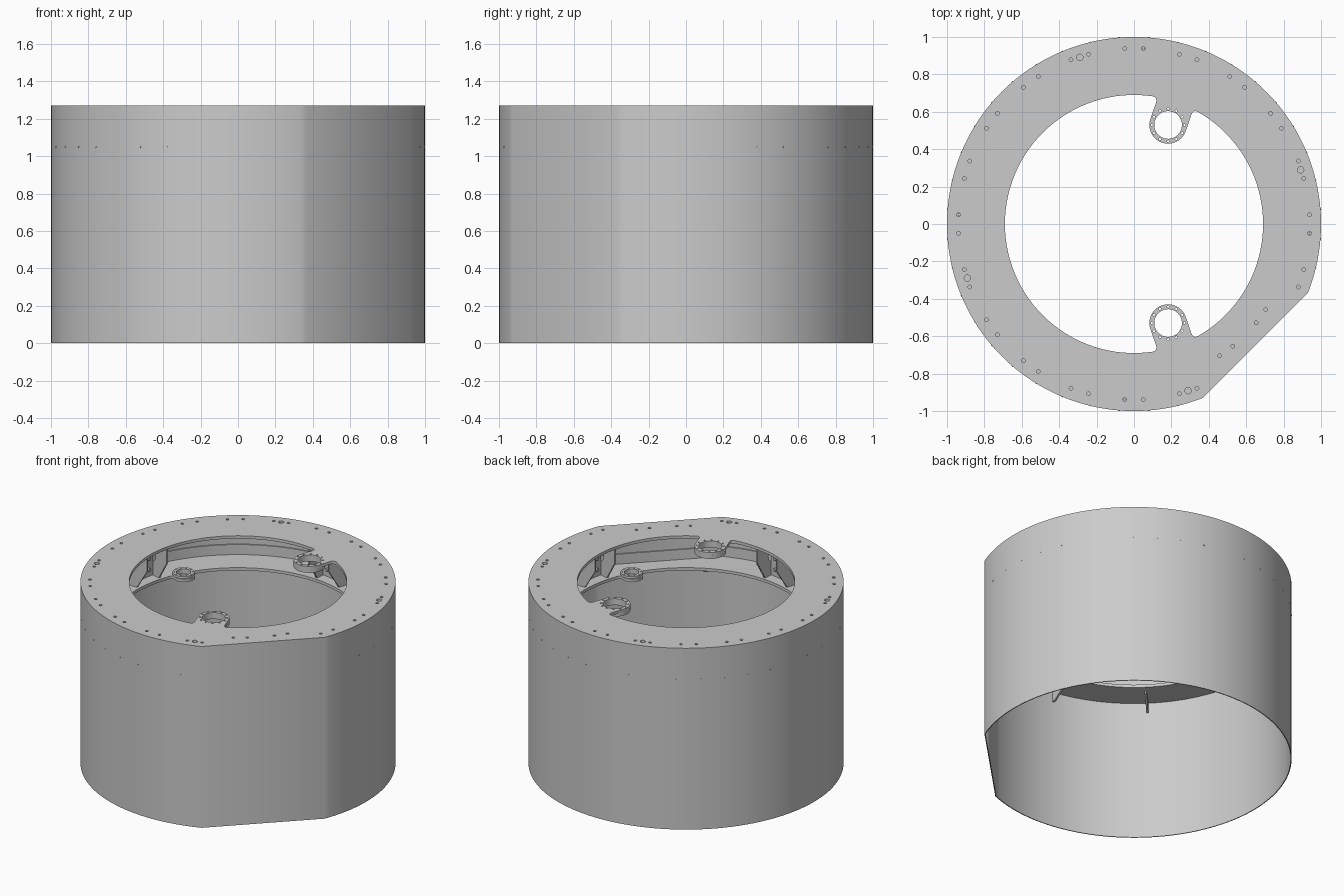
import bpy, bmesh
from math import sin, cos, acos, sqrt, radians, pi
from mathutils import Matrix, Vector

if "Cube" in bpy.data.objects:
    bpy.data.objects.remove(bpy.data.objects["Cube"])

H = 1.27        # total height
FLAT = 0.918    # distance of the flat face from the axis
WALL = 0.006


def slab(name, loops, z0, z1, mat=None):
    """Extrude closed 2D loops (outline plus holes) between two heights."""
    cu = bpy.data.curves.new(name, 'CURVE')
    cu.dimensions, cu.fill_mode = '2D', 'BOTH'
    cu.extrude = (z1 - z0) / 2
    for pts in loops:
        sp = cu.splines.new('POLY')
        sp.points.add(len(pts) - 1)
        for p, (x, y) in zip(sp.points, pts):
            p.co = (x, y, 0, 1)
        sp.use_cyclic_u = True
    tmp = bpy.data.objects.new(name + "_curve", cu)
    bpy.context.collection.objects.link(tmp)
    me = bpy.data.meshes.new_from_object(
        tmp.evaluated_get(bpy.context.evaluated_depsgraph_get()))
    bpy.data.objects.remove(tmp)
    me.transform(Matrix.Translation((0, 0, (z0 + z1) / 2)))
    if mat:
        me.transform(mat)
    bm = bmesh.new()
    bm.from_mesh(me)
    bmesh.ops.remove_doubles(bm, verts=bm.verts, dist=1e-5)
    bmesh.ops.recalc_face_normals(bm, faces=bm.faces)
    bm.to_mesh(me)
    bm.free()
    me.shade_smooth()
    me.set_sharp_from_angle(angle=radians(30))
    ob = bpy.data.objects.new(name, me)
    bpy.context.collection.objects.link(ob)
    return ob


def polar(r, deg):
    return (r * cos(radians(deg)), r * sin(radians(deg)))


def circle(c, r, n=12):
    return [(c[0] + r * cos(2 * pi * i / n), c[1] + r * sin(2 * pi * i / n)) for i in range(n)]


def outline(inset=0.0, n=144):
    """Circle of radius 1 with one flat facing front right."""
    r, d = 1 - inset, FLAT - inset
    a = acos(d / r)
    s, e = -pi / 4 + a, 7 * pi / 4 - a
    return [(r * cos(s + (e - s) * i / n), r * sin(s + (e - s) * i / n)) for i in range(n + 1)]


def tabbed_hole(R, tabs, u, w, f):
    """Round opening with filleted tabs reaching inwards to distance u, half width w."""
    pts = []
    half = acos(sqrt(R * R - (w + f) ** 2) / R)
    for k, deg in enumerate(tabs):
        t = radians(deg)
        c = sqrt(R * R - w * w)
        p0, p1, p2 = Vector((R * cos(half), w + f)), Vector((c, w)), Vector((c - f, w))
        fil = [p0 * (1 - s) ** 2 + p1 * 2 * s * (1 - s) + p2 * s * s for s in (i / 6 for i in range(7))]
        boss = [(u - w * sin(pi * i / 20), -w * cos(pi * i / 20)) for i in range(21)]
        loc = [(p.x, -p.y) for p in fil] + boss + [(p.x, p.y) for p in reversed(fil)]
        pts += [(x * cos(t) - y * sin(t), x * sin(t) + y * cos(t)) for x, y in loc]
        nxt = radians(tabs[(k + 1) % len(tabs)])
        if nxt <= t:
            nxt += 2 * pi
        a0, a1 = t + half, nxt - half
        pts += [(R * cos(a0 + (a1 - a0) * i / 60), R * sin(a0 + (a1 - a0) * i / 60)) for i in range(1, 60)]
    return pts


def radial(deg):
    """Local x = outwards, local y = up, local z = tangent."""
    c, s = cos(radians(deg)), sin(radians(deg))
    return Matrix(((c, 0, s, 0), (s, 0, -c, 0), (0, 1, 0, 0), (0, 0, 0, 1)))


def rim(deg, inset):
    """Distance from axis to the skin at an angle."""
    k = cos(radians(deg + 45))
    return min(1 - inset, (FLAT - inset) / k) if k > 0.1 else 1 - inset


# Outer skin
slab("outer_skin", [outline(), outline(WALL)], 0, H - 0.02)

# Top plate: tabs, paired bolt holes, four larger locating holes
TABS = (-71, 71)
holes = [tabbed_hole(0.69, TABS, 0.56, 0.1, 0.03)]
for k in range(20):
    for d in (-3, 3):
        a = 18 * k + d
        holes.append(circle(polar(0.84 if 300 < a < 330 else 0.94, a), 0.01))
for k in range(4):
    holes.append(circle(polar(0.937, 18 + 90 * k), 0.017, 16))
ports = []
for a in TABS:
    c = polar(0.56, a)
    ports.append(circle(c, 0.074, 40))
    bolts = [circle((c[0] + polar(0.087, b)[0], c[1] + polar(0.087, b)[1]), 0.006, 8)
             for b in range(0, 360, 30)]
    holes += bolts + [ports[-1]]
    # Collar under each port
    slab("port_collar", [circle(c, 0.1, 40), ports[-1]] + bolts, H - 0.045, H - 0.02)
slab("top_plate", [outline()] + holes, H - 0.02, H)

# Lower plate with two smaller ports
LOW = (-28.5, 151.5)
low_loops = [outline(WALL), tabbed_hole(0.79, LOW, 0.765, 0.07, 0.02)]
for a in LOW:
    c = polar(0.775, a)
    low_loops.append(circle(c, 0.045, 32))
    bolts = [circle((c[0] + polar(0.058, b)[0], c[1] + polar(0.058, b)[1]), 0.005, 8)
             for b in range(0, 360, 36)]
    slab("lower_port_ring", [circle(c, 0.07, 32), low_loops[-1]] + bolts, 1.0, 1.015)
slab("lower_plate", low_loops, 0.98, 1.0)
# Upright flange fixing the lower plate to the skin
slab("lower_plate_flange", [outline(WALL), outline(WALL + 0.008)], 1.0, 1.07)

# Skin fasteners
for k in range(40):
    a = 9 * k + 4.5
    r = rim(a, 0)
    if r > 0.999:
        slab("skin_fastener", [circle((0, 0), 0.005, 8)], -0.006, 0.002,
             Matrix.Translation((*polar(r, a), 1.05))
             @ Matrix.Rotation(radians(a), 4, 'Z') @ Matrix.Rotation(pi / 2, 4, 'Y'))

# Four bracket boxes between the plates
profile = [(0.73, H - 0.02), (0.985, H - 0.02), (0.985, 1.0), (0.81, 1.0), (0.73, 1.13)]
for mid in (80, 170, 260, 350):
    for d in (-7, 7):
        slab("bracket_side", [profile, circle((0.89, 1.14), 0.05, 24)], -0.006, 0.006, radial(mid + d))
    turn = Matrix.Rotation(radians(mid), 4, 'Z')
    stand = turn @ Matrix(((0, 0, 1, 0), (1, 0, 0, 0), (0, 1, 0, 0), (0, 0, 0, 1)))
    slab("bracket_web", [[(-0.1, 1.0), (0.1, 1.0), (0.1, H - 0.02), (-0.1, H - 0.02)]], 0.865, 0.877, stand)
    for x in (-0.06, 0, 0.06):
        for z in (1.05, 1.125, 1.2):
            slab("bracket_bolt", [circle((x, z), 0.012, 8)], 0.85, 0.865, stand)

# Small gussets under the lower plate
for k in range(10):
    a = 9 + 36 * k
    r = rim(a, WALL)
    slab("lower_gusset", [[(r, 0.98), (r - 0.15, 0.98), (r - 0.15, 0.965), (r - 0.03, 0.91), (r, 0.91)]],
         -0.006, 0.006, radial(a))
